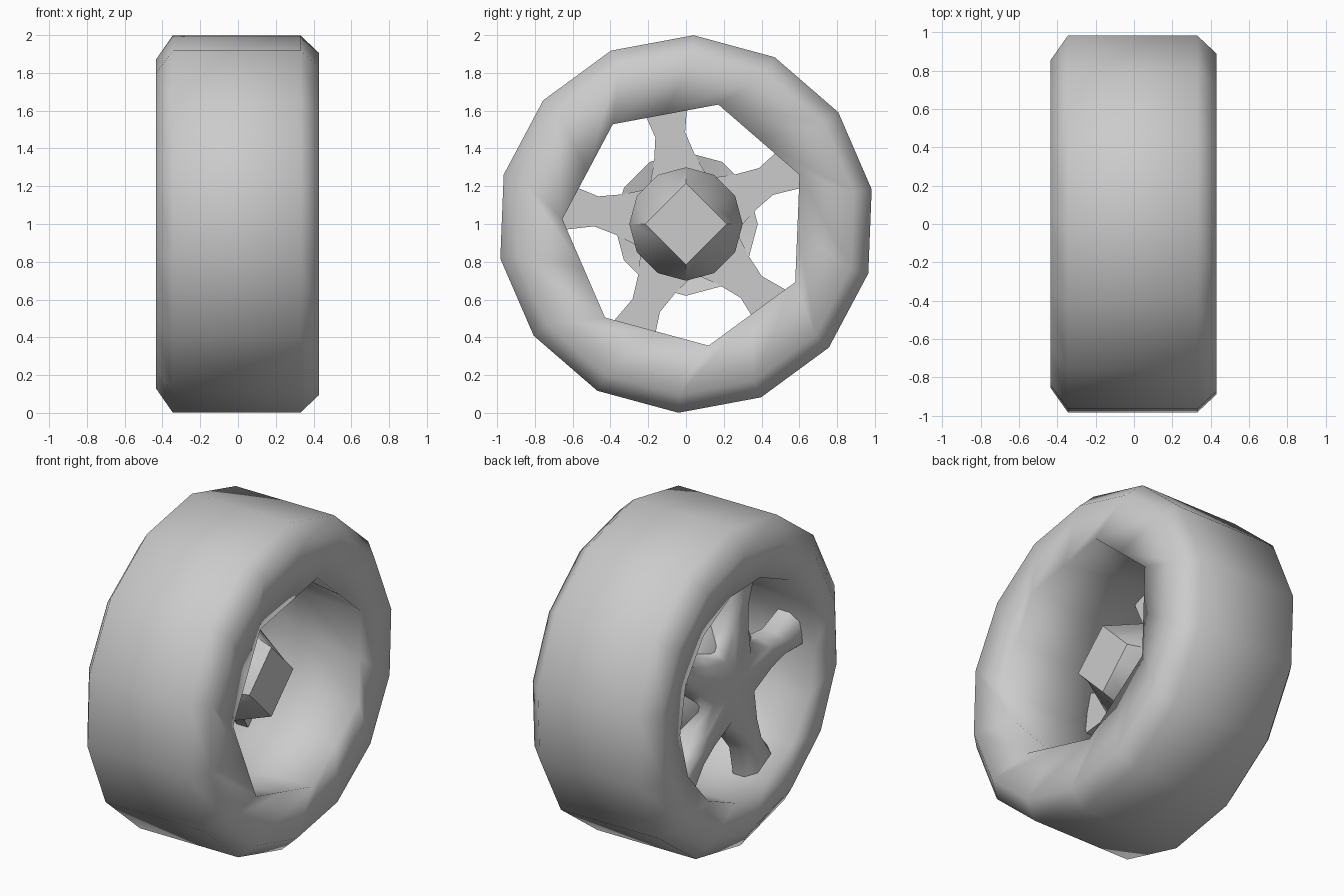
import bpy, bmesh, math
from math import sin, cos, pi, radians

cube = bpy.data.objects.get("Cube")
if cube:
    bpy.data.objects.remove(cube, do_unlink=True)

grey = bpy.data.materials.new("plain_grey")
grey.use_nodes = True
colour = (0.6, 0.6, 0.6, 1)
grey.diffuse_color = colour
grey.node_tree.nodes["Principled BSDF"].inputs["Base Color"].default_value = colour


def polygon_radius(angle, radius, sides, phase):
    """Distance from centre to the edge of a regular polygon at an angle."""
    step = 2 * pi / sides
    return radius * cos(step / 2) / cos((angle - phase) % step - step / 2)


def point(x, r, a):
    return (x, r * cos(a), 1 + r * sin(a))


def bridge(bm, a, b):
    for i in range(len(a)):
        j = (i + 1) % len(a)
        bm.faces.new((a[i], a[j], b[j], b[i]))


def finish(bm, name, angle=None):
    bmesh.ops.recalc_face_normals(bm, faces=bm.faces)
    mesh = bpy.data.meshes.new(name)
    bm.to_mesh(mesh)
    bm.free()
    obj = bpy.data.objects.new(name, mesh)
    bpy.context.collection.objects.link(obj)
    mesh.materials.append(grey)
    bpy.ops.object.select_all(action="DESELECT")
    obj.select_set(True)
    bpy.context.view_layer.objects.active = obj
    if angle:
        bpy.ops.object.shade_smooth_by_angle(angle=radians(angle))
    else:
        bpy.ops.object.shade_smooth()


# Tyre: fourteen-sided closed ring, seven-sided opening on the hub side
SIDES = 14
STEP = 2 * pi / SIDES
OUTER = radians(87.7)
INNER = OUTER + 3.5 * STEP
# x, radius, phase, sides of the outline
tyre_rings = [
    (-0.345, 1.0, OUTER, 14), (0.33, 1.0, OUTER, 14),
    (0.43, 0.905, OUTER, 14), (0.425, 0.655, INNER, 7),
    (0.0, 0.67, INNER, 14), (-0.425, 0.665, INNER, 14),
    (-0.435, 0.87, OUTER, 14),
]
bm = bmesh.new()
rings = []
for x, r, phase, sides in tyre_rings:
    start = OUTER + (STEP / 2 if phase == INNER else 0)
    angles = [start + k * STEP for k in range(SIDES)]
    rings.append([bm.verts.new(point(x, polygon_radius(a, r, sides, phase), a))
                  for a in angles])
for k, ring in enumerate(rings):
    bridge(bm, ring, rings[(k + 1) % len(rings)])
finish(bm, "tyre")

# Hub: flange with a round boss that narrows to a square end
hub_rings = [(-0.28, 0.30, 12), (-0.20, 0.38, 12), (-0.22, 0.30, 12),
             (-0.02, 0.30, 12), (0.23, 0.215, 4)]
bm = bmesh.new()
rings = []
for x, r, sides in hub_rings:
    rings.append([bm.verts.new(point(x, polygon_radius(a, r, sides, 0), a))
                  for a in (k * pi / 6 for k in range(12))])
for a, b in zip(rings, rings[1:]):
    bridge(bm, a, b)
bm.faces.new(rings[0])
bm.faces.new(rings[-1])
finish(bm, "hub", 50)

# Spokes: five-armed star with flared tips and a narrower outer face
half_arm = [(0.35, 0.11), (0.48, 0.08), (0.655, 0.125)]
arm = [(u, -w) for u, w in half_arm] + [(u, w) for u, w in reversed(half_arm)]


def star(bm, x, scale, valley):
    """Per arm: one valley vertex, then six vertices around the arm."""
    ring = []
    for k in range(5):
        a = radians(28 + 72 * k)
        ring.append(bm.verts.new(point(x, valley, a - radians(36))))
        for u, w in arm:
            w *= scale
            ring.append(bm.verts.new((x, u * cos(a) - w * sin(a),
                                      1 + u * sin(a) + w * cos(a))))
    return ring


def cap(bm, ring, x):
    centre = bm.verts.new((x, 0, 1))
    for k in range(5):
        valley, a, b, c, d, e, f = ring[7 * k:7 * k + 7]
        following = ring[(7 * k + 7) % len(ring)]
        bm.faces.new((a, b, e, f))
        bm.faces.new((b, c, d, e))
        for p, q in ((valley, a), (a, f), (f, following)):
            bm.faces.new((centre, p, q))


bm = bmesh.new()
layers = [star(bm, *args)
          for args in ((-0.20, 1.0, 0.27), (-0.28, 1.0, 0.27), (-0.34, 0.6, 0.21))]
for a, b in zip(layers, layers[1:]):
    bridge(bm, a, b)
cap(bm, layers[0], -0.20)
cap(bm, layers[-1], -0.34)
finish(bm, "spokes", 60)
